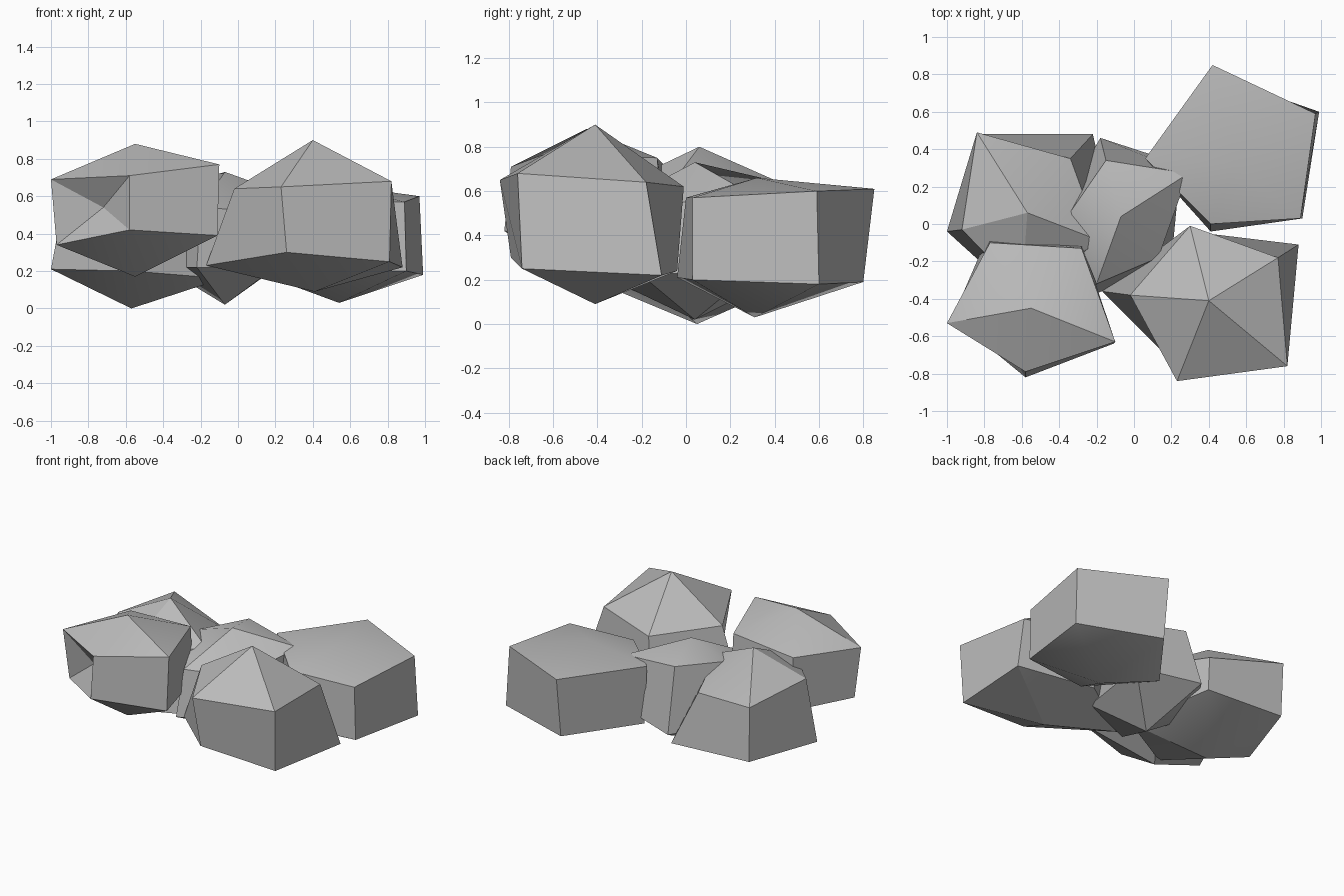
import bpy
import bmesh
from mathutils import Vector

default_cube = bpy.data.objects.get("Cube")
if default_cube:
    bpy.data.objects.remove(default_cube, do_unlink=True)

# Single stone colour
stone = bpy.data.materials.new("grey_stone")
stone.use_nodes = True
stone_colour = (.5, .5, .5, 1)
stone.diffuse_color = stone_colour
shader = next(n for n in stone.node_tree.nodes if n.type == "BSDF_PRINCIPLED")
shader.inputs["Base Color"].default_value = stone_colour
shader.inputs["Roughness"].default_value = .9


def build_rock(name, peak, base, upper, lower, dent=None):
    """Five-sided boulder: a peak, an upper ring, a lower ring and a base point.

    Rings run anticlockwise. A dent is a (side index, point) pair that
    hollows one of the side walls.
    """
    bm = bmesh.new()
    tip = bm.verts.new(peak)
    foot = bm.verts.new(base)
    top_ring = [bm.verts.new(p) for p in upper]
    low_ring = [bm.verts.new(p) for p in lower]
    count = len(top_ring)
    walls = []
    for i in range(count):
        j = (i + 1) % count
        bm.faces.new((tip, top_ring[i], top_ring[j]))
        walls.append(bm.faces.new((top_ring[i], low_ring[i], low_ring[j], top_ring[j])))
        bm.faces.new((foot, low_ring[j], low_ring[i]))
    if dent:
        side, point = dent
        poked = bmesh.ops.poke(bm, faces=[walls[side]])
        poked["verts"][0].co = Vector(point)
    bmesh.ops.recalc_face_normals(bm, faces=bm.faces[:])

    mesh = bpy.data.meshes.new(name)
    bm.to_mesh(mesh)
    bm.free()
    mesh.materials.append(stone)
    rock = bpy.data.objects.new(name, mesh)
    bpy.context.collection.objects.link(rock)
    bpy.ops.object.select_all(action="DESELECT")
    rock.select_set(True)
    bpy.context.view_layer.objects.active = rock
    bpy.ops.object.shade_smooth_by_angle()
    return rock


# Tall boulder at the front, on the +x side
build_rock(
    "front_left_rock", peak=(.40, -.41, .90), base=(.41, -.41, .09),
    upper=[(.23, -.84, .65), (.82, -.76, .68), (.77, -.18, .64),
           (.30, -.01, .62), (-.02, -.38, .64)],
    lower=[(.26, -.79, .30), (.81, -.74, .25), (.88, -.11, .22),
           (.30, -.04, .24), (-.17, -.36, .23)],
)

# Broad, flat boulder at the back, on the +x side
build_rock(
    "back_left_rock", peak=(.54, .32, .66), base=(.54, .31, .03),
    upper=[(.41, 0, .57), (.89, .03, .57), (.97, .59, .60),
           (.42, .85, .61), (.06, .35, .61)],
    lower=[(.41, -.04, .21), (.90, .03, .20), (.99, .60, .18),
           (.42, .80, .19), (.08, .35, .20)],
)

# Small boulder wedged in the middle
build_rock(
    "middle_rock", peak=(-.07, .04, .73), base=(-.07, .04, .02),
    upper=[(-.20, -.32, .54), (.13, -.18, .52), (.29, .27, .60),
           (-.15, .34, .66), (-.35, .05, .64)],
    lower=[(-.22, -.38, .22), (.20, -.20, .22), (.25, .32, .25),
           (-.18, .46, .23), (-.40, .08, .22)],
)

# Wide boulder at the back, on the -x side
build_rock(
    "back_right_rock", peak=(-.57, .06, .80), base=(-.57, .05, 0),
    upper=[(-.60, -.36, .60), (-.18, -.09, .60), (-.34, .35, .53),
           (-.84, .49, .61), (-.92, -.03, .64)],
    lower=[(-.57, -.43, .20), (-.08, -.13, .16), (-.22, .48, .19),
           (-.83, .48, .22), (-1, -.04, .21)],
)

# Raised boulder at the front, on the -x side, with one hollowed wall
build_rock(
    "front_right_rock", peak=(-.55, -.45, .88), base=(-.55, -.45, .17),
    upper=[(-.58, -.79, .71), (-.10, -.63, .77), (-.28, -.13, .75),
           (-.77, -.10, .72), (-1, -.53, .69)],
    lower=[(-.58, -.82, .42), (-.11, -.64, .39), (-.28, -.10, .36),
           (-.78, -.06, .36), (-.97, -.50, .34)],
    dent=(4, (-.72, -.58, .54)),
)
